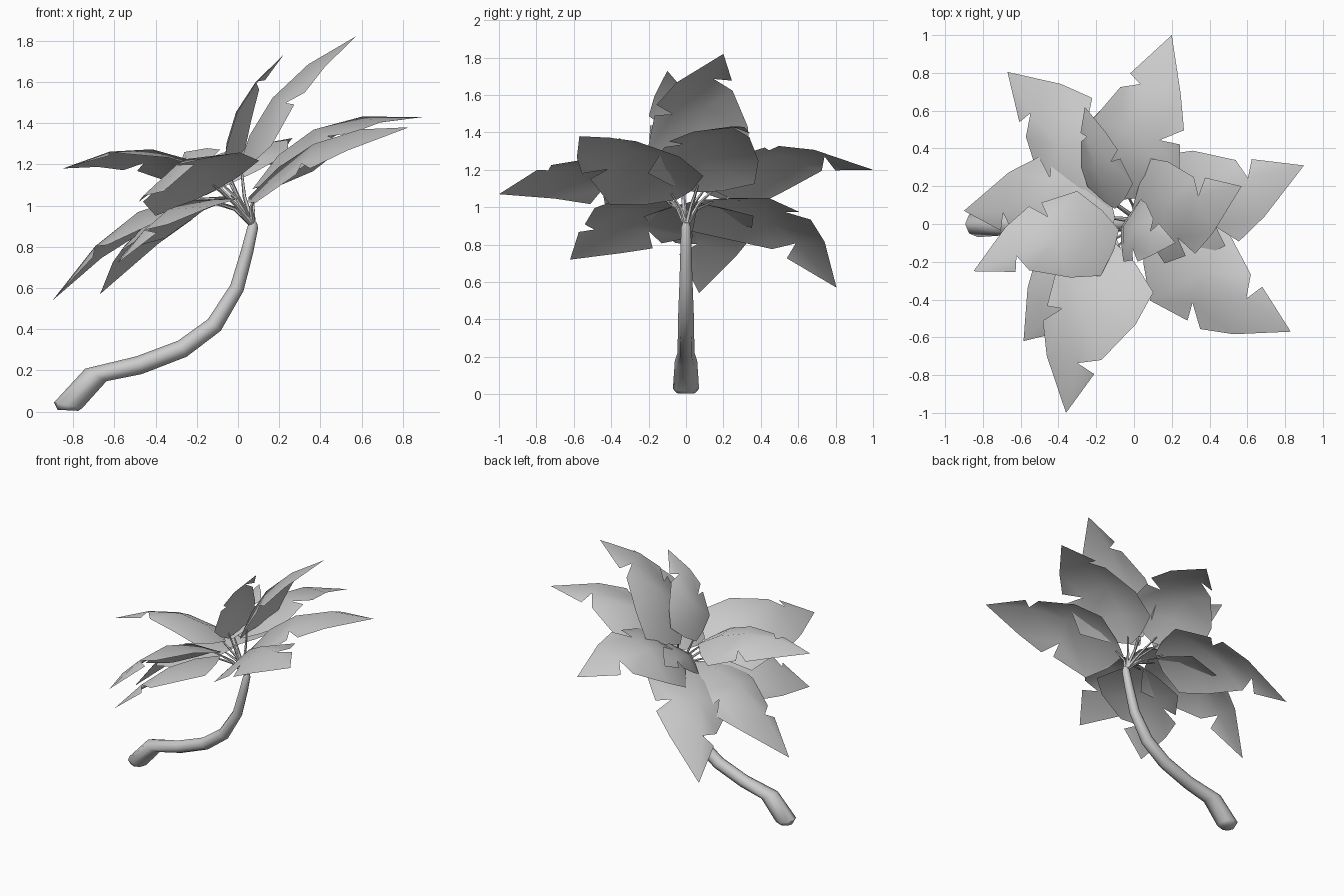
import bpy, bmesh, math
from mathutils import Vector as V

if "Cube" in bpy.data.objects:
    bpy.data.objects.remove(bpy.data.objects["Cube"])


def finish(bm, name, angle=40):
    bmesh.ops.recalc_face_normals(bm, faces=bm.faces[:])
    me = bpy.data.meshes.new(name)
    bm.to_mesh(me)
    bm.free()
    ob = bpy.data.objects.new(name, me)
    bpy.context.collection.objects.link(ob)
    for o in bpy.context.selected_objects:
        o.select_set(False)
    ob.select_set(True)
    bpy.context.view_layer.objects.active = ob
    bpy.ops.object.shade_smooth_by_angle(angle=math.radians(angle))
    return ob


def tube(bm, pts, radii, sides, side=V((0, 1, 0)), normals=None):
    """Sweep a ring along a path, then cap it."""
    pts = [V(p) for p in pts]
    rings = []
    for i, (p, r) in enumerate(zip(pts, radii)):
        d = (pts[min(i + 1, len(pts) - 1)] - pts[max(i - 1, 0)]).normalized()
        if normals and i in normals:
            d = V(normals[i]).normalized()
        a = (side - d * side.dot(d)).normalized()
        b = d.cross(a)
        rings.append([bm.verts.new(p + r * (math.cos(t) * a + math.sin(t) * b))
                      for t in [2 * math.pi * k / sides for k in range(sides)]])
    for r0, r1 in zip(rings, rings[1:]):
        for k in range(sides):
            j = (k + 1) % sides
            bm.faces.new((r0[k], r0[j], r1[j], r1[k]))
    bm.faces.new(rings[0][::-1])
    bm.faces.new(rings[-1])


# curved trunk
bm = bmesh.new()
tube(bm,
     [(-0.825, 0, 0.006), (-0.825, 0, 0.03), (-0.69, 0, 0.178), (-0.48, 0, 0.225), (-0.27, 0, 0.305),
      (-0.115, 0, 0.42), (-0.005, 0, 0.6), (0.045, 0, 0.78), (0.072, 0, 0.895), (0.078, 0, 0.92)],
     [0.05, 0.07, 0.06, 0.045, 0.044, 0.042, 0.035, 0.03, 0.026, 0.015], 8,
     side=V((0, 1, 0)), normals={0: (0.05, 0, 1), 1: (0.2, 0, 1), 2: (.5, 0, .85)})
finish(bm, "trunk", 60)

# torn leaf outline: (distance along rib, sideways offset)
OUT = {"s0": (0, 0), "s1": (.2, 0), "s2": (.42, 0), "s3": (.67, .015), "tip": (.93, 0),
       "l0": (.07, .13), "l1": (.2, .28), "l2": (.39, .25), "l3": (.62, .13), "l4": (.7, .11),
       "r0": (.07, -.15), "r1": (.19, -.31), "r2": (.43, -.285), "n": (.42, -.18),
       "r3": (.51, -.285), "r4": (.68, -.2)}
FACES = ["s0 s1 l1 l0", "s1 s2 l2 l1", "s2 s3 l3 l2", "s3 tip l4",
         "s0 r0 r1 s1", "s1 r1 r2 n s2", "s2 n r3 r4 s3", "s3 r4 tip"]
CROWN = (-.45, 0, .9)


def leaf(i, base, mid, tip, normal=CROWN, width=1.0):
    b, m, t = V(base), V(mid), V(tip)
    n = V(normal).normalized()
    m = m + n * .03
    c = 2 * m - (b + t) / 2
    d = (t - b).normalized()
    left = n.cross(d).normalized()
    up = d.cross(left)
    bm = bmesh.new()
    vs = {}
    for k, (u, v) in OUT.items():
        s = u / .93
        p = b * (1 - s) ** 2 + c * 2 * s * (1 - s) + t * s * s
        vs[k] = bm.verts.new(p + (left * v - up * abs(v) * .33) * width)
    for f in FACES:
        bm.faces.new([vs[k] for k in f.split()])
    finish(bm, f"leaf_{i}", 50)
    # stalk joining the leaf to the trunk top
    root = V((.075, 0, .9))
    start = root + (b - root).normalized() * .01
    bm = bmesh.new()
    tube(bm, [start, (start + b) / 2 + V((0, 0, .015)), b + (m - b) * .12],
         [.013, .009, .005], 5, side=left)
    finish(bm, f"stalk_{i}", 60)


LEAVES = [
    # low leaves
    ((-.1, .1, 1.04), (-.41, .44, .92), (-.67, .805, .57)),
    ((-.1, .03, 1.03), (-.51, .07, .92), (-.9, .07, .54)),
    ((-.1, -.06, 1.03), (-.35, -.36, .94), (-.585, -.62, .72)),
    # middle leaves
    ((-.05, .13, 1.1), (-.02, .54, 1.26), (.2, 1.0, 1.2)),
    ((.07, .05, 1.08), (.42, .17, 1.36), (.9, .31, 1.43)),
    ((.05, -.05, 1.04), (.42, -.29, 1.29), (.83, -.57, 1.38)),
    ((-.1, -.1, 1.08), (-.25, -.53, 1.2), (-.36, -1.0, 1.07)),
    ((-.08, -.03, 1.13), (-.44, -.1, 1.25), (-.85, -.25, 1.18), CROWN, .8),
    # upper leaves
    ((-.01, .08, 1.15), (.21, .1, 1.53), (.57, .2, 1.82), (-.5, 0, .85), .95),
    ((-.07, -.02, 1.15), (.03, -.03, 1.47), (.22, -.1, 1.73), (-.85, .25, .45), .58),
    ((-.1, .08, 1.1), (-.2, .34, 1.19), (-.26, .62, 1.26), (-.6, 0, .8), .5),
]
for i, args in enumerate(LEAVES):
    leaf(i + 1, *args)
